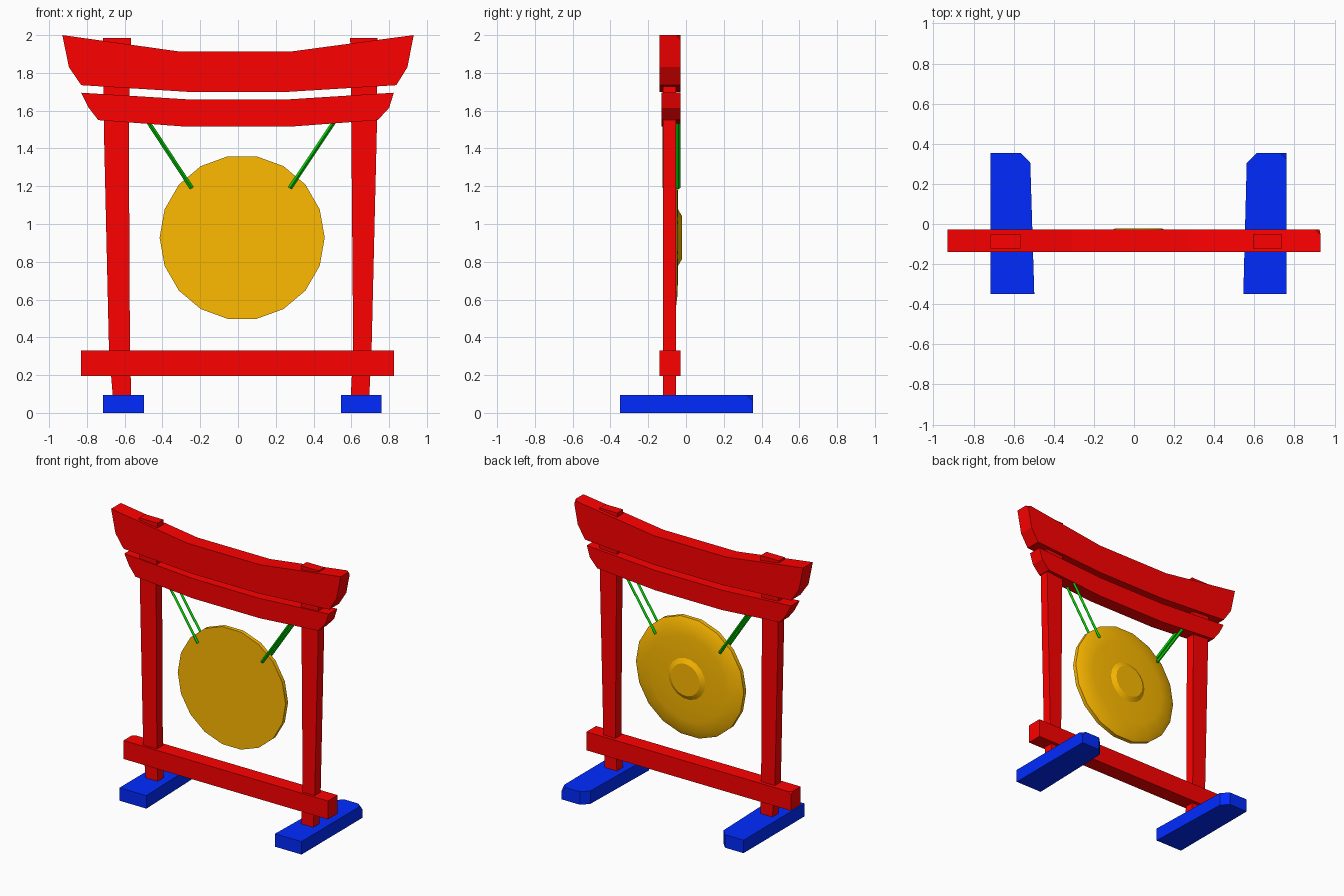
import bpy, bmesh, math
from mathutils import Vector

if "Cube" in bpy.data.objects:
    bpy.data.objects.remove(bpy.data.objects["Cube"])


def paint(name, rgb):
    m = bpy.data.materials.new(name)
    m.diffuse_color = (*rgb, 1)
    m.use_nodes = True
    m.node_tree.nodes["Principled BSDF"].inputs["Base Color"].default_value = m.diffuse_color
    return m


RED = paint("red_lacquer", (1.0, 0.0, 0.0))
BLUE = paint("blue_paint", (0.0, 0.024, 1.0))
GOLD = paint("brass", (1.0, 0.495, 0.0))
GREEN = paint("green_cord", (0.0, 0.65, 0.0))


def finish(bm, name, mat):
    bmesh.ops.recalc_face_normals(bm, faces=bm.faces)
    me = bpy.data.meshes.new(name)
    bm.to_mesh(me)
    bm.free()
    me.materials.append(mat)
    ob = bpy.data.objects.new(name, me)
    bpy.context.collection.objects.link(ob)
    return ob


def prism(name, outline, a, b, mat, axis="y", corner=None, clip=0.033):
    """Extrude a 2D outline along y (x,z outline) or z (x,y outline)."""
    bm = bmesh.new()
    place = (lambda p, t: (p[0], t, p[1])) if axis == "y" else (lambda p, t: (p[0], p[1], t))
    lo = [bm.verts.new(place(p, a)) for p in outline]
    hi = [bm.verts.new(place(p, b)) for p in outline]
    bm.faces.new(lo)
    bm.faces.new(hi)
    n = len(outline)
    for i in range(n):
        j = (i + 1) % n
        bm.faces.new((lo[i], lo[j], hi[j], hi[i]))
    if corner:  # one clipped corner
        bmesh.ops.recalc_face_normals(bm, faces=bm.faces)
        v = min(bm.verts, key=lambda v: (v.co - Vector(corner)).length)
        bmesh.ops.bevel(bm, geom=[v], offset=clip, segments=1, affect='VERTICES')
    return finish(bm, name, mat)


# Curved lintels
prism("top_lintel", [(-0.93, 2.0), (-0.31, 1.913), (0.28, 1.913), (0.93, 2.0), (0.897, 1.83),
                     (0.838, 1.735), (0.27, 1.70), (-0.27, 1.70), (-0.83, 1.735), (-0.895, 1.83)],
      -0.14, -0.028, RED, corner=(0.93, -0.028, 2.0), clip=0.025)
prism("lower_lintel", [(-0.83, 1.695), (-0.27, 1.66), (0.27, 1.66), (0.825, 1.695), (0.80, 1.615),
                       (0.74, 1.55), (0.27, 1.515), (-0.27, 1.515), (-0.74, 1.55), (-0.79, 1.615)],
      -0.13, -0.03, RED)

# Posts, slightly wider towards the top
prism("left_post", [(-0.663, 0.09), (-0.565, 0.09), (-0.572, 0.33), (-0.578, 1.5), (-0.567, 1.985),
                    (-0.715, 1.985), (-0.71, 1.5), (-0.683, 0.33)], -0.122, -0.053, RED)
prism("right_post", [(0.597, 0.09), (0.695, 0.09), (0.707, 0.33), (0.735, 1.5), (0.738, 1.985),
                     (0.594, 1.985), (0.60, 1.5), (0.61, 0.33)], -0.122, -0.053, RED)

# Bottom cross beam
prism("cross_beam", [(-0.83, 0.195), (0.827, 0.195), (0.827, 0.33), (-0.83, 0.33)],
      -0.14, -0.028, RED, corner=(-0.83, -0.028, 0.33), clip=0.018)

# Feet with cut inner back corners
prism("left_foot", [(-0.715, -0.35), (-0.497, -0.35), (-0.517, 0.305), (-0.565, 0.355), (-0.715, 0.355)],
      0, 0.095, BLUE, "z")
prism("right_foot", [(0.76, -0.35), (0.545, -0.35), (0.562, 0.305), (0.612, 0.355), (0.76, 0.355)],
      0, 0.095, BLUE, "z", corner=(0.76, 0.355, 0.095))

# Gong: lathed profile (radius, y), flat front and domed back with a boss
SIDES, CX, CZ = 18, 0.022, 0.928
profile = [(0.437, -0.105), (0.437, -0.076), (0.395, -0.056), (0.31, -0.045),
           (0.15, -0.041), (0.117, -0.022)]
bm = bmesh.new()
rings = [[bm.verts.new((CX + r * math.cos(math.tau * k / SIDES), y, CZ + r * math.sin(math.tau * k / SIDES)))
          for k in range(SIDES)] for r, y in profile]
for p, q in zip(rings, rings[1:]):
    for k in range(SIDES):
        j = (k + 1) % SIDES
        bm.faces.new((p[k], p[j], q[j], q[k]))
bm.faces.new(rings[0])
bm.faces.new(rings[-1])
gong = finish(bm, "gong", GOLD)
bpy.context.view_layer.objects.active = gong
gong.select_set(True)
bpy.ops.object.shade_smooth_by_angle(angle=math.radians(21))


# Cords, one in front and one behind the gong on each side
def cord(name, a, b, radius=0.011):
    a, b = Vector(a), Vector(b)
    bm = bmesh.new()
    bmesh.ops.create_cone(bm, cap_ends=True, segments=4, radius1=radius, radius2=radius, depth=(b - a).length)
    ob = finish(bm, name, GREEN)
    ob.location = (a + b) / 2
    ob.rotation_mode = 'QUATERNION'
    ob.rotation_quaternion = (b - a).to_track_quat('Z', 'Y')
    bpy.context.view_layer.objects.active = ob


for side, top, low in (("left", -0.475, -0.245), ("right", 0.508, 0.275)):
    for place, y in (("front", -0.113), ("back", -0.041)):
        cord(f"{side}_{place}_cord", (top, y, 1.54), (low, y, 1.19))
